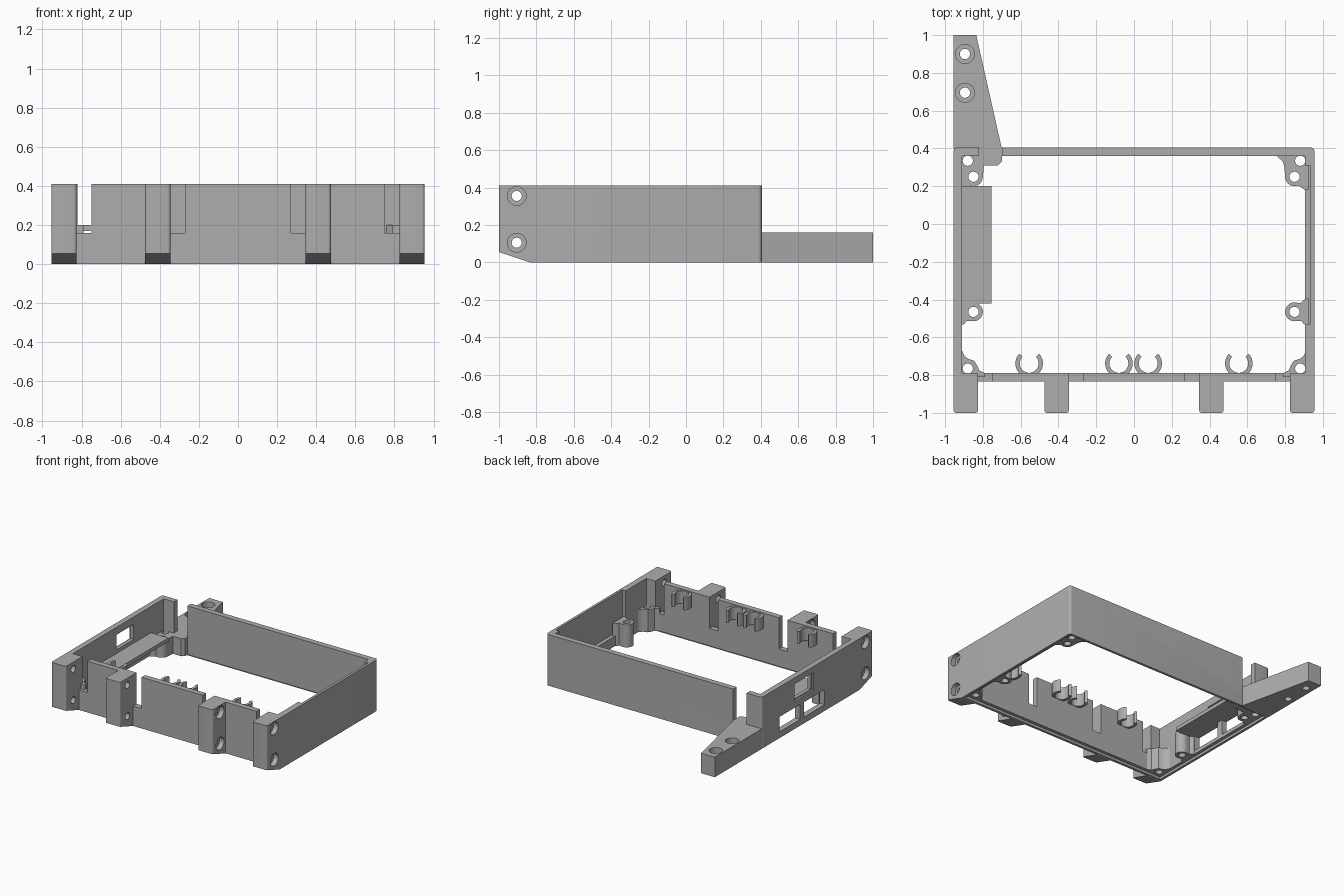
import bpy, bmesh, math
from mathutils import Vector

if "Cube" in bpy.data.objects:
    bpy.data.objects.remove(bpy.data.objects["Cube"])

grey = bpy.data.materials.new("plain grey")
grey.use_nodes = True
colour = (0.42, 0.42, 0.42, 1)
grey.diffuse_color = colour
grey.node_tree.nodes["Principled BSDF"].inputs["Base Color"].default_value = colour


def prism(name, pts, lo, hi, axis="z", soft=None, width=0.02):
    """Extrude a closed outline along z or x; optionally round vertical edges."""
    bm = bmesh.new()
    place = (lambda a, b, h: (a, b, h)) if axis == "z" else (lambda a, b, h: (h, a, b))
    bottom = bm.faces.new([bm.verts.new(place(a, b, lo)) for a, b in pts])
    moved = bmesh.ops.extrude_face_region(bm, geom=[bottom])["geom"]
    shift = Vector(place(0, 0, hi - lo))
    bmesh.ops.translate(bm, vec=shift, verts=[v for v in moved if isinstance(v, bmesh.types.BMVert)])
    bmesh.ops.recalc_face_normals(bm, faces=bm.faces)
    if soft:
        edges = [e for e in bm.edges
                 if abs(e.verts[0].co.z - e.verts[1].co.z) > 0.1 and all(soft(v.co) for v in e.verts)]
        bmesh.ops.bevel(bm, geom=edges, offset=width, segments=5, profile=0.5, affect="EDGES")
    mesh = bpy.data.meshes.new(name)
    bm.to_mesh(mesh)
    bm.free()
    mesh.materials.append(grey)
    obj = bpy.data.objects.new(name, mesh)
    bpy.context.scene.collection.objects.link(obj)
    return obj


def box(name, x0, x1, y0, y1, z0, z1, **kw):
    return prism(name, [(x0, y0), (x1, y0), (x1, y1), (x0, y1)], z0, z1, **kw)


def arc(a, b, r, start=0, end=360, n=32):
    count = n if end - start == 360 else n + 1
    angles = [math.radians(start + (end - start) * i / n) for i in range(count)]
    return [(a + r * math.cos(t), b + r * math.sin(t)) for t in angles]


def combine(obj, tool, mode="DIFFERENCE"):
    """Apply a boolean and discard its tool."""
    mod = obj.modifiers.new("shape", "BOOLEAN")
    mod.operation, mod.solver, mod.object = mode, "EXACT", tool
    graph = bpy.context.evaluated_depsgraph_get()
    mesh = bpy.data.meshes.new_from_object(obj.evaluated_get(graph))
    obj.modifiers.clear()
    obj.data = mesh
    bpy.data.objects.remove(tool)


def drill(obj, a, b, r, lo, hi, axis="z"):
    combine(obj, prism("drill", arc(a, b, r), lo, hi, axis))


# Open rectangular frame with a shallow rebate underneath
TOP = 0.41
frame = box("frame", -0.955, 0.955, -0.835, 0.405, 0, TOP, soft=lambda c: c.y > 0.4)
combine(frame, box("opening", -0.91, 0.905, -0.79, 0.36, -0.1, 0.5))
combine(frame, box("rebate", -0.935, 0.935, -0.815, 0.385, -0.1, 0.02))

# Thinned part of the left wall, rear notch and front slots
combine(frame, box("pocket", 0.8, 0.935, -0.53, 0.31, 0.1, 0.5))
combine(frame, box("notch", -0.82, -0.70, 0.3, 0.5, 0.16, 0.5))
for s in (-1, 1):
    for near, far in ((0.27, 0.345), (0.75, 0.825)):
        x0, x1 = sorted((s * near, s * far))
        combine(frame, box("slot", x0, x1, -0.9, -0.7, 0.16, 0.5))

# Two large socket windows and a small port in the right wall
for y0, y1, z0, z1 in ((-0.08, 0.18, 0.05, 0.17), (-0.39, -0.13, 0.05, 0.17), (-0.24, -0.02, 0.23, 0.35)):
    combine(frame, box("window", -1, -0.85, y0, y1, z0, z1))
combine(frame, box("port_recess", -1, -0.94, -0.25, -0.01, 0.22, 0.36))

# Shelf over the socket windows
box("socket_shelf", -0.925, -0.755, -0.42, 0.2, 0.17, 0.2,
    soft=None)

# Hinge lugs with a sloped foot and counterbored cross holes
lug_outline = [(-1, 0.055), (-0.835, 0), (-0.82, 0), (-0.82, TOP), (-1, TOP)]
for s, side in ((-1, "right"), (1, "left")):
    for near, far, label in ((0.345, 0.475, "inner"), (0.825, 0.955, "outer")):
        x0, x1 = sorted((s * near, s * far))
        lug = prism(f"{side}_{label}_lug", lug_outline, x0, x1, "x",
                    soft=lambda c: c.y < -0.99, width=0.015)
        for z in (0.105, 0.355):
            drill(lug, -0.905, z, 0.027, x0 - 0.1, x1 + 0.1, "x")
            lo, hi = sorted((s * (far - 0.04), s * (far + 0.1)))
            drill(lug, -0.905, z, 0.05, lo, hi, "x")

# Screw posts and corner blocks inside the frame
for s, side in ((-1, "right"), (1, "left")):
    wall, post, corner = s * 0.925, s * 0.85, s * 0.88

    # Rear corner block
    height = 0.16 if s < 0 else 0.2
    reach = 0.70 if s < 0 else 0.76
    outline = [(wall, 0.38), (s * reach, 0.38), (s * reach, 0.355), (s * (reach + 0.025), 0.335),
               (s * 0.795, 0.31), (s * 0.80, 0.25), (s * 0.905, 0.18), (wall, 0.18)]
    if s < 0:
        outline[2:4] = [(-0.70, 0.33), (-0.72, 0.31)]
    block = prism(f"{side}_rear_block", outline, 0.02, height)
    combine(block, prism("round", arc(post, 0.25, 0.05), 0.02, height), "UNION")
    drill(block, post, 0.25, 0.027, -0.1, 0.5)
    drill(block, corner, 0.335, 0.027, -0.1, 0.5)

    # Middle screw post with flared web
    web = [(wall, -0.54), (s * 0.9, -0.53), (s * 0.885, -0.513), (post, -0.513),
           (post, -0.417), (s * 0.885, -0.417), (s * 0.9, -0.4), (wall, -0.39)]
    block = prism(f"{side}_middle_post", web, 0.02, 0.2)
    combine(block, prism("round", arc(post, -0.465, 0.05), 0.02, 0.2), "UNION")
    drill(block, post, -0.465, 0.027, -0.1, 0.5)

    # Front corner block
    outline = [(wall, -0.81), (s * 0.79, -0.81), (s * 0.79, -0.79), (s * 0.82, -0.775), (s * 0.83, -0.75),
               (s * 0.845, -0.725), (s * 0.88, -0.713), (s * 0.9, -0.695), (s * 0.91, -0.67), (wall, -0.67)]
    block = prism(f"{side}_front_block", outline, 0.02, 0.2)
    drill(block, corner, -0.765, 0.027, -0.1, 0.5)

# Spring clips inside the front wall
for i, x in enumerate((-0.555, -0.08, 0.075, 0.555)):
    ring = arc(x, -0.738, 0.073, 135, 405) + arc(x, -0.738, 0.05, 135, 405)[::-1]
    prism(f"cable_clip_{i + 1}", ring, 0.3, 0.4)

# Tapered mounting arm behind the right rear corner
arm = prism("mounting_arm", [(-0.955, 0.4), (-0.70, 0.4), (-0.835, 1), (-0.955, 1)], 0, 0.16)
for y in (0.695, 0.9):
    drill(arm, -0.895, y, 0.027, -0.1, 0.3)
    drill(arm, -0.895, y, 0.05, 0.11, 0.3)

# Smooth the rounded surfaces and keep the edges sharp
for obj in bpy.context.scene.objects:
    obj.select_set(obj.type == "MESH")
    if obj.type == "MESH":
        bpy.context.view_layer.objects.active = obj
bpy.ops.object.shade_smooth_by_angle(angle=math.radians(30))
